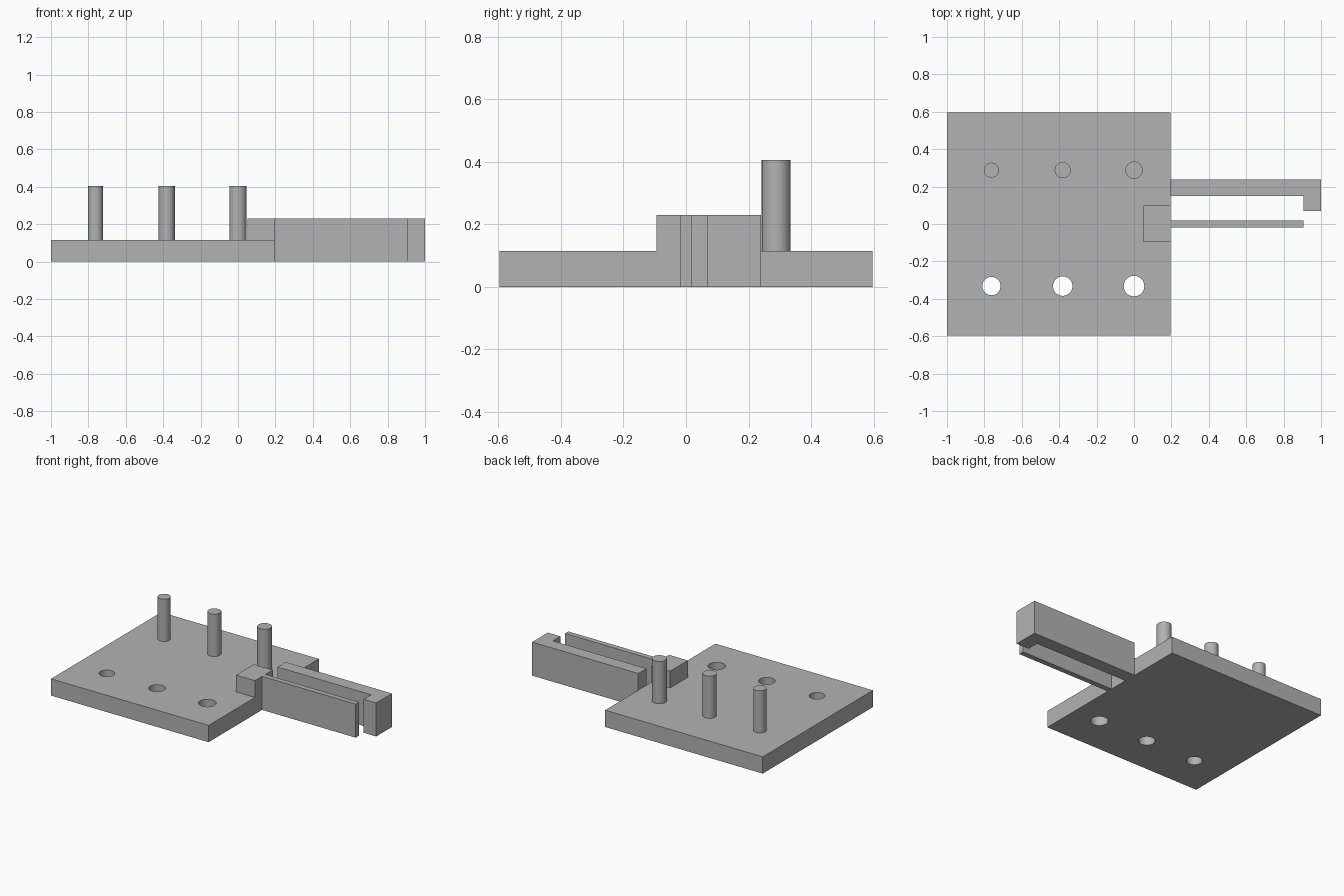
import bpy
import bmesh
import math

if "Cube" in bpy.data.objects:
    bpy.data.objects.remove(bpy.data.objects["Cube"], do_unlink=True)

# Single matte grey
grey = bpy.data.materials.new("plain_grey")
grey.use_nodes = True
colour = (0.45, 0.45, 0.45, 1)
grey.diffuse_color = colour
grey.node_tree.nodes["Principled BSDF"].inputs["Base Color"].default_value = colour

PLATE_END = 0.195
PLATE_TOP = 0.115
ARM_TOP = 0.23
LIP_START = 0.905


def prism(name, outline, z0, z1):
    """Extrude an anticlockwise xy outline from z0 to z1."""
    bm = bmesh.new()
    face = bm.faces.new([bm.verts.new((x, y, z0)) for x, y in outline])
    up = bmesh.ops.extrude_face_region(bm, geom=[face], use_keep_orig=True)
    verts = [v for v in up["geom"] if isinstance(v, bmesh.types.BMVert)]
    bmesh.ops.translate(bm, verts=verts, vec=(0, 0, z1 - z0))
    bmesh.ops.recalc_face_normals(bm, faces=bm.faces)
    mesh = bpy.data.meshes.new(name)
    bm.to_mesh(mesh)
    bm.free()
    mesh.materials.append(grey)
    obj = bpy.data.objects.new(name, mesh)
    bpy.context.collection.objects.link(obj)
    return obj


def box(name, x0, x1, y0, y1, z0, z1):
    return prism(name, [(x0, y0), (x1, y0), (x1, y1), (x0, y1)], z0, z1)


def cylinder(name, x, y, r, z0, z1):
    bpy.ops.mesh.primitive_cylinder_add(
        vertices=48, radius=r, depth=z1 - z0, location=(x, y, (z0 + z1) / 2))
    obj = bpy.context.object
    obj.name = name
    obj.data.materials.append(grey)
    bpy.ops.object.shade_smooth_by_angle(angle=math.radians(30))
    return obj


# Base plate
plate = box("base_plate", -1, PLATE_END, -0.597, 0.597, 0, PLATE_TOP)

# Pins with matching holes, growing slightly towards the arms
for i, x in enumerate((-0.762, -0.381, 0)):
    cylinder(f"pin_{i + 1}", x, 0.288, 0.04 + 0.003 * i, PLATE_TOP, 0.405)
    cutter = cylinder(f"hole_cutter_{i + 1}", x, -0.332, 0.049 + 0.003 * i, -0.1, 0.3)
    cut = plate.modifiers.new("hole", 'BOOLEAN')
    cut.object = cutter
    cut.operation = 'DIFFERENCE'
    cut.solver = 'EXACT'
    bpy.context.view_layer.objects.active = plate
    bpy.ops.object.modifier_apply(modifier=cut.name)
    bpy.data.objects.remove(cutter, do_unlink=True)

bpy.ops.object.select_all(action='DESELECT')
plate.select_set(True)
bpy.context.view_layer.objects.active = plate
bpy.ops.object.shade_smooth_by_angle(angle=math.radians(30))

# Mounting block and the thin tongue that extends from it
box("mounting_block", 0.052, PLATE_END, -0.095, 0.098, PLATE_TOP, ARM_TOP)
box("thin_tongue", PLATE_END, LIP_START, -0.018, 0.018, 0, ARM_TOP)

# Thick arm with a hooked lip at its far end
prism("hooked_arm", [
    (PLATE_END, 0.15), (LIP_START, 0.15), (LIP_START, 0.069),
    (1, 0.069), (1, 0.239), (PLATE_END, 0.239)], 0, ARM_TOP)
